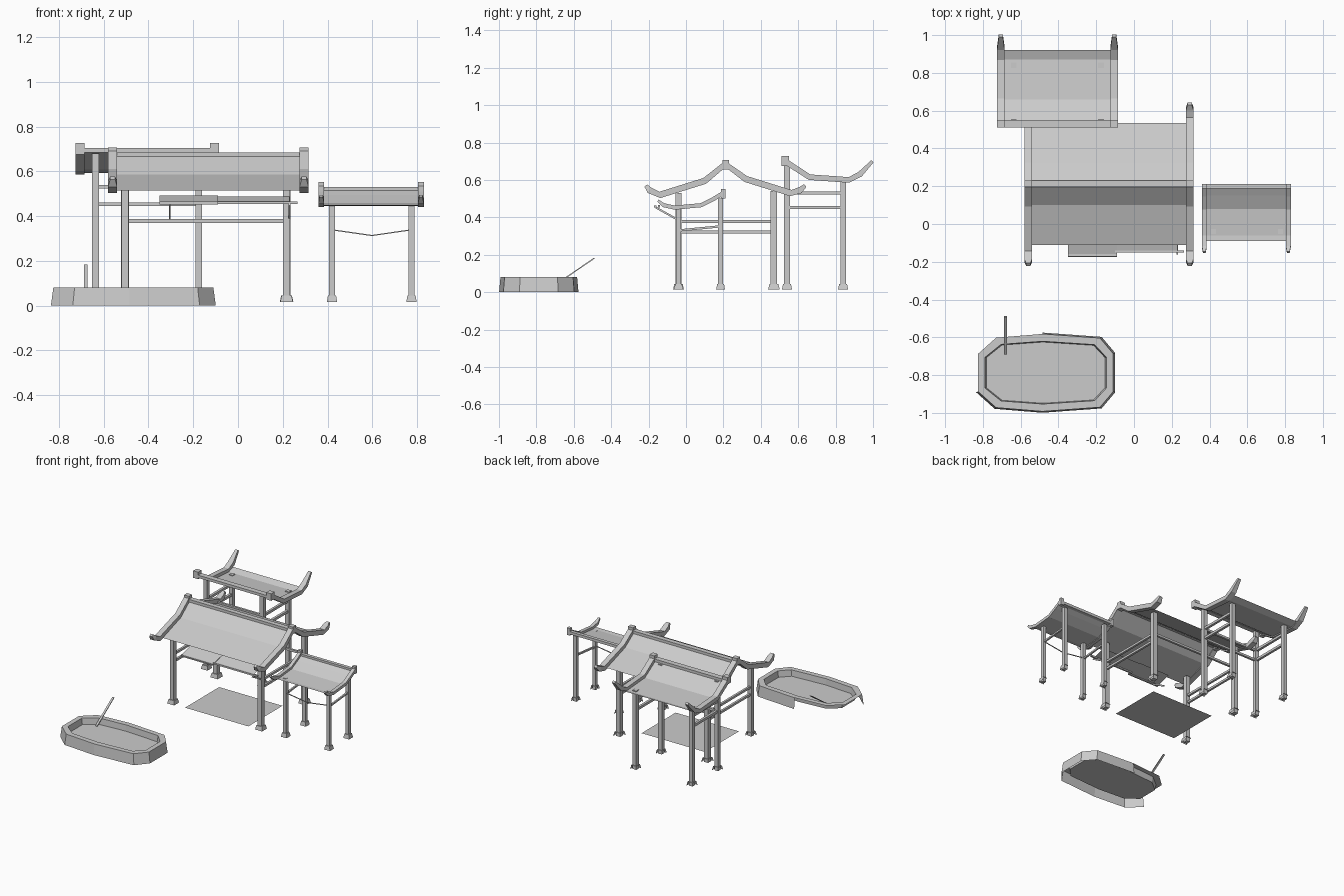
import bpy, bmesh
from mathutils import Vector

cube = bpy.data.objects.get("Cube")
if cube:
    bpy.data.objects.remove(cube, do_unlink=True)

grey = bpy.data.materials.new("plain grey")
grey.use_nodes = True
grey.diffuse_color = (0.6, 0.6, 0.6, 1)
grey.node_tree.nodes["Principled BSDF"].inputs["Base Color"].default_value = (0.6, 0.6, 0.6, 1)


def finish(name, bm, fix=True):
    if fix:
        bmesh.ops.recalc_face_normals(bm, faces=bm.faces)
    mesh = bpy.data.meshes.new(name)
    bm.to_mesh(mesh)
    bm.free()
    mesh.materials.append(grey)
    obj = bpy.data.objects.new(name, mesh)
    bpy.context.collection.objects.link(obj)
    return obj


def box(name, x, y, z):
    """Box from three (low, high) ranges."""
    bm = bmesh.new()
    bmesh.ops.create_cube(bm, size=1)
    for v in bm.verts:
        v.co = [(r[0] + r[1]) / 2 + c * (r[1] - r[0]) for c, r in zip(v.co, (x, y, z))]
    return finish(name, bm)


def bar(name, a, b, w, h):
    """Straight rectangular bar between two points."""
    a, b = Vector(a), Vector(b)
    d = b - a
    bm = bmesh.new()
    bmesh.ops.create_cube(bm, size=1)
    for v in bm.verts:
        v.co = (v.co.x * w, v.co.y * h, v.co.z * d.length)
    obj = finish(name, bm)
    obj.rotation_mode = 'QUATERNION'
    obj.rotation_quaternion = d.to_track_quat('Z', 'Y')
    obj.location = (a + b) / 2
    return obj


def sheet(name, x0, x1, profile):
    """Thin roof surface following a (y, z) profile."""
    bm = bmesh.new()
    rows = [[bm.verts.new((x, y, z)) for x in (x0, x1)] for y, z in profile]
    for a, b in zip(rows, rows[1:]):
        f = bm.faces.new((a[0], a[1], b[1], b[0]))
        f.normal_update()
        if f.normal.z < 0:
            f.normal_flip()
    return finish(name, bm, False)


def rail(name, x, profile, w, t, tips):
    """Rectangular rail swept along a (y, z) profile, slimmer at its tips."""
    pts = [Vector((0, y, z)) for y, z in profile]
    bm = bmesh.new()
    rings = []
    for i, p in enumerate(pts):
        d = (pts[min(i + 1, len(pts) - 1)] - pts[max(i - 1, 0)]).normalized()
        n = Vector((0, -d.z, d.y)) * t / 2
        k = 0.55 if i in tips else 1
        rings.append([bm.verts.new(p + n * s * k + Vector((x + q * w / 2 * k, 0, 0)))
                      for s, q in ((1, 1), (1, -1), (-1, -1), (-1, 1))])
    for a, b in zip(rings, rings[1:]):
        for i in range(4):
            j = (i + 1) % 4
            bm.faces.new((a[i], a[j], b[j], b[i]))
    bm.faces.new(rings[0])
    bm.faces.new(rings[-1])
    return finish(name, bm)


def column(name, x, y, top, w):
    """Square post on a flared foot whose hidden sides are open."""
    h = w / 2
    box(name, (x - h, x + h), (y - h, y + h), (0.015, top))
    bm = bmesh.new()
    bmesh.ops.create_cube(bm, size=1)
    for v in bm.verts:
        k = w * (1.8 if v.co.z < 0 else 1.4)
        v.co = (x + v.co.x * k, y + v.co.y * k, 0.03 + v.co.z * 0.03)
    bm.normal_update()
    gone = [f for f in bm.faces if f.normal.z < -0.9 or f.normal.x < -0.5 or f.normal.y > 0.5]
    bmesh.ops.delete(bm, geom=gone, context='FACES')
    finish(name + "_foot", bm, False)


def roof(name, xs, profile, eaves, ridge, w, t, tips):
    """Roof sheet, two end rails, ridge beam and ridge end blocks."""
    ry, rz, rw = ridge
    sheet(name + "_roof", xs[0], xs[1], eaves)
    for side, x in zip(("right", "left"), xs):
        rail(f"{name}_{side}_rail", x, profile, w, t, tips)
        box(f"{name}_{side}_ridge_block", (x - w / 2, x + w / 2),
            (ry - rw / 2, ry + rw / 2), (rz - 0.03, rz + 0.022))
    box(name + "_ridge_beam", xs, (ry - rw / 2, ry + rw / 2), (rz - 0.02, rz))


# Main hall
roof("hall", (-0.56, 0.295),
     [(-0.215, 0.57), (-0.195, 0.545), (-0.14, 0.52), (0.1, 0.595), (0.21, 0.685),
      (0.32, 0.605), (0.56, 0.53), (0.61, 0.545), (0.637, 0.57)],
     [(-0.11, 0.515), (0.1, 0.585), (0.21, 0.672), (0.32, 0.595), (0.535, 0.525)],
     (0.213, 0.685, 0.036), 0.04, 0.034, (0, 8))
for x in (-0.505, 0.217):
    column("hall_front_column", x, -0.04, 0.53, 0.032)
    column("hall_back_column", x, 0.47, 0.54, 0.034)
    for z in (0.378, 0.323):
        bar("hall_side_beam", (x, -0.04, z), (x, 0.47, z), 0.016, 0.016)
bar("hall_back_beam", (-0.505, 0.47, 0.378), (0.217, 0.47, 0.378), 0.016, 0.016)

# Rear pavilion
roof("pavilion", (-0.705, -0.105),
     [(0.53, 0.7), (0.56, 0.68), (0.66, 0.615), (0.87, 0.6), (0.93, 0.63), (0.997, 0.7)],
     [(0.53, 0.69), (0.56, 0.67), (0.66, 0.607), (0.87, 0.592), (0.92, 0.61)],
     (0.53, 0.705, 0.04), 0.04, 0.03, (5,))
for x in (-0.637, -0.175):
    column("pavilion_front_column", x, 0.54, 0.68, 0.03)
    column("pavilion_back_column", x, 0.84, 0.6, 0.03)
    for z in (0.453, 0.53):
        bar("pavilion_side_beam", (x, 0.54, z), (x, 0.84, z), 0.018, 0.018)
for z in (0.453, 0.53):
    bar("pavilion_front_beam", (-0.637, 0.54, z), (-0.175, 0.54, z), 0.016, 0.016)

# Small porch
roof("porch", (0.372, 0.817),
     [(-0.15, 0.49), (-0.12, 0.465), (-0.06, 0.452), (0.08, 0.465), (0.15, 0.5), (0.2, 0.53)],
     [(-0.09, 0.449), (-0.06, 0.446), (0.08, 0.459), (0.15, 0.494), (0.2, 0.522)],
     (0.2, 0.53, 0.025), 0.026, 0.022, (0,))
for x in (0.42, 0.775):
    column("porch_front_column", x, -0.04, 0.45, 0.026)
    column("porch_back_column", x, 0.185, 0.5, 0.026)
    bar("porch_side_beam", (x, -0.04, 0.33), (x, 0.185, 0.352), 0.012, 0.012)
for x in (0.43, 0.765):
    bar("sagging_rope", (x, -0.04, 0.337), (0.598, -0.04, 0.313), 0.005, 0.005)

# Awning under the hall's front eave
sheet("awning_right_panel", -0.35, -0.09, [(-0.175, 0.455), (-0.05, 0.492)])
sheet("awning_left_panel", -0.09, 0.23, [(-0.15, 0.46), (-0.05, 0.488)])
bar("awning_right_rod", (-0.35, -0.165, 0.458), (-0.09, -0.165, 0.458), 0.012, 0.012)
bar("awning_left_rod", (-0.1, -0.145, 0.46), (0.265, -0.145, 0.46), 0.012, 0.012)
for x in (-0.305, 0.23):
    bar("awning_strut", (x, -0.16, 0.452), (x, -0.045, 0.388), 0.008, 0.01)

# Floor mat
sheet("floor_mat", -0.4, 0.12, [(-0.05, 0.012), (0.35, 0.012)])

# Basin: angular rim, inner wall and floor, with the hidden outer walls left open
CY = -0.787
half = [(-0.825, 0.1), (-0.73, 0.185), (-0.485, 0.205), (-0.18, 0.183), (-0.11, 0.1)]
outline = half + [(x, -y) for x, y in reversed(half)]


def ring(bm, sx, sy, z):
    return [bm.verts.new((-0.467 + (x + 0.467) * sx, CY + y * sy, z)) for x, y in outline]


bm = bmesh.new()
rings = [ring(bm, *r) for r in ((1.03, 1.035, 0), (1, 1, 0.08), (0.9, 0.81, 0.08), (0.88, 0.79, 0.035))]
count = len(outline)
for level, (a, b) in enumerate(zip(rings, rings[1:])):
    for i in range(count):
        j = (i + 1) % count
        if level == 0 and i in (0, 1, count - 1):
            continue
        bm.faces.new((a[j], a[i], b[i], b[j]))
bm.faces.new(list(reversed(rings[-1])))
finish("basin", bm, False)
bar("basin_paddle", (-0.68, -0.69, 0.045), (-0.68, -0.49, 0.182), 0.015, 0.006)
